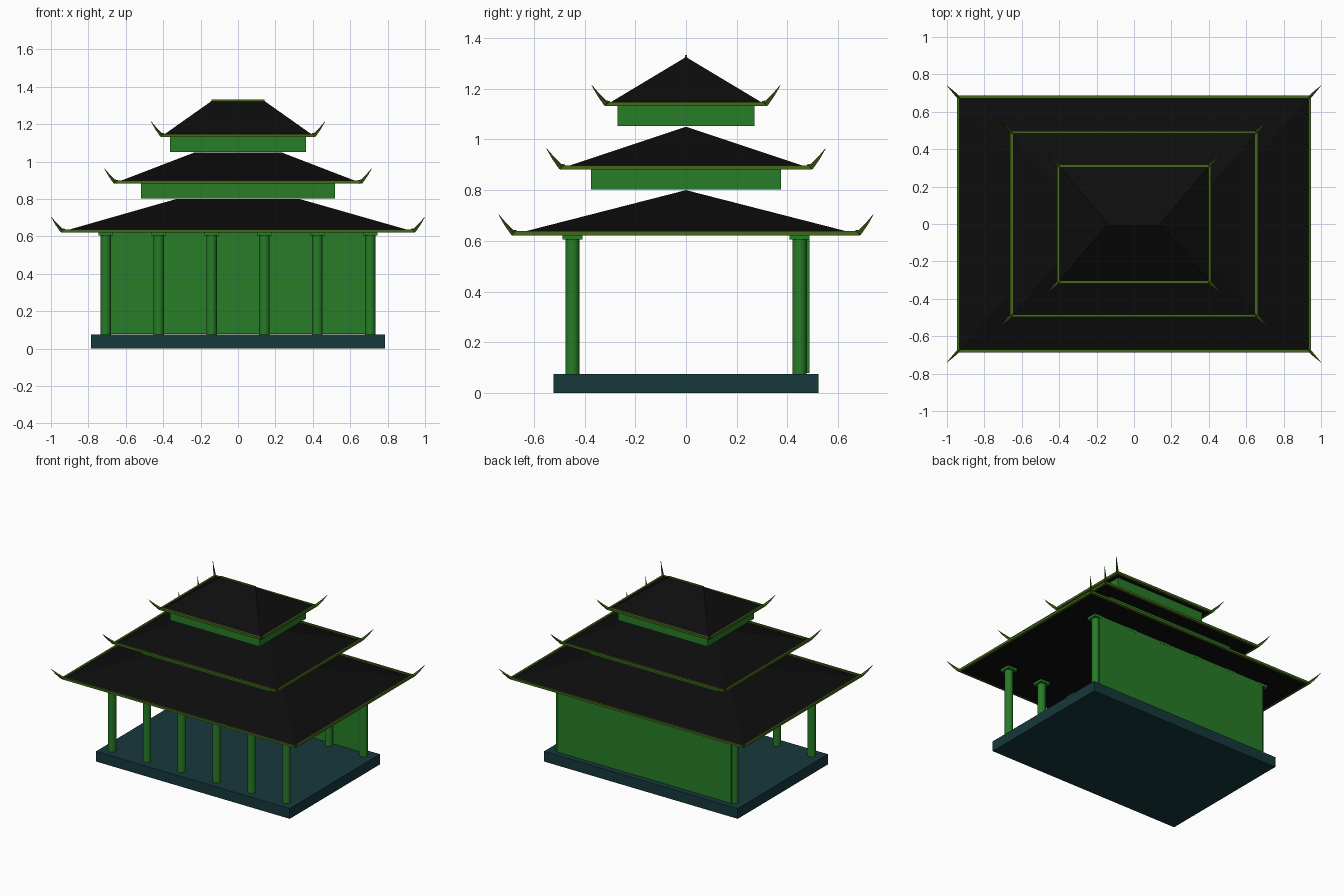
import bpy, bmesh
from mathutils import Vector

if "Cube" in bpy.data.objects:
    bpy.data.objects.remove(bpy.data.objects["Cube"])


def material(name, rgb):
    m = bpy.data.materials.new(name)
    m.diffuse_color = (*rgb, 1)
    m.use_nodes = True
    m.node_tree.nodes["Principled BSDF"].inputs["Base Color"].default_value = m.diffuse_color
    return m


GREEN = material("green_paint", (0.02, 0.2, 0.02))
OLIVE = material("olive_trim", (0.06, 0.14, 0.01))
BLACK = material("black_tile", (0.004, 0.004, 0.004))
STONE = material("dark_stone", (0.008, 0.04, 0.045))


def finish(bm, name, mat):
    bmesh.ops.recalc_face_normals(bm, faces=bm.faces)
    me = bpy.data.meshes.new(name)
    bm.to_mesh(me)
    bm.free()
    ob = bpy.data.objects.new(name, me)
    bpy.context.collection.objects.link(ob)
    me.materials.append(mat)
    return ob


def add_box(bm, x0, x1, y0, y1, z0, z1):
    vs = bmesh.ops.create_cube(bm, size=1)["verts"]
    bmesh.ops.scale(bm, vec=(x1 - x0, y1 - y0, z1 - z0), verts=vs)
    bmesh.ops.translate(bm, vec=((x0 + x1) / 2, (y0 + y1) / 2, (z0 + z1) / 2), verts=vs)


def box(name, mat, *dims):
    bm = bmesh.new()
    add_box(bm, *dims)
    return finish(bm, name, mat)


def hip_roof(name, ex, ey, z, ridge, top):
    # flat-bottomed hip roof with its ridge along x
    bm = bmesh.new()
    a, b, c, d = [bm.verts.new((x, y, z)) for x, y in
                  ((-ex, -ey), (ex, -ey), (ex, ey), (-ex, ey))]
    l, r = bm.verts.new((-ridge, 0, top)), bm.verts.new((ridge, 0, top))
    for f in ((a, b, r, l), (b, c, r), (c, d, l, r), (d, a, l), (d, c, b, a)):
        bm.faces.new(f)
    finish(bm, name, BLACK)


def eave_trim(name, ex, ey, z0, z1, w=0.014):
    # four bars round the eave
    bm = bmesh.new()
    for s in (-1, 1):
        add_box(bm, -ex, ex, *sorted((s * ey, s * (ey - w))), z0, z1)
        add_box(bm, *sorted((s * ex, s * (ex - w))), -ey + w, ey - w, z0, z1)
    finish(bm, name, OLIVE)


def corner_horns(name, ex, ey, z0):
    # tapering spikes that sweep up and outwards at the corners
    path = ((-0.016, 0.009, 0.010), (0.0, 0.012, 0.010),
            (0.028, 0.046, 0.006), (0.053, 0.082, 0.001))
    bm = bmesh.new()
    for sx in (-1, 1):
        for sy in (-1, 1):
            out = Vector((sx, sy, 0)).normalized()
            side = Vector((-out.y, out.x, 0))
            up = Vector((0, 0, 1)) - 0.5 * out
            rings = []
            for d, h, r in path:
                c = Vector((sx * (ex + d), sy * (ey + d), z0 + h))
                rings.append([bm.verts.new(c + r * o) for o in
                              (side * 0.8, up, -side * 0.8, -up)])
            for p, q in zip(rings, rings[1:]):
                for i in range(4):
                    j = (i + 1) % 4
                    bm.faces.new((p[i], p[j], q[j], q[i]))
            bm.faces.new(rings[0])
            bm.faces.new(rings[-1])
    finish(bm, name, OLIVE)


# Base slab and back wall
box("base_slab", STONE, -0.785, 0.785, -0.522, 0.522, 0, 0.075)
box("back_wall", GREEN, -0.705, 0.705, 0.472, 0.486, 0.078, 0.622)

# Front and back rows of columns with square capitals
for row, y in (("front", -0.448), ("back", 0.448)):
    for i in range(6):
        x = -0.707 + i * 0.2828
        bpy.ops.mesh.primitive_cylinder_add(vertices=24, radius=0.028, depth=0.535,
                                            location=(x, y, 0.3425))
        col = bpy.context.object
        col.name = f"{row}_column_{i + 1}"
        col.data.materials.append(GREEN)
        bpy.ops.object.shade_smooth_by_angle()
        box(f"{row}_capital_{i + 1}", GREEN, x - 0.039, x + 0.039,
            y - 0.039, y + 0.039, 0.606, 0.624)

# Three roof tiers: eave half sizes, eave height, ridge half length, ridge height
tiers = (("lower", 0.946, 0.686, 0.622, 0.33, 0.80),
         ("middle", 0.662, 0.497, 0.882, 0.23, 1.05),
         ("upper", 0.412, 0.319, 1.132, 0.14, 1.325))
for name, ex, ey, z, ridge, top in tiers:
    hip_roof(f"{name}_roof", ex - 0.003, ey - 0.003, z + 0.003, ridge, top)
    eave_trim(f"{name}_eave_trim", ex, ey, z, z + 0.016)
    corner_horns(f"{name}_corner_horns", ex, ey, z)

# Storey bodies below the two upper roofs, and the top ridge bar
box("middle_storey", GREEN, -0.518, 0.518, -0.374, 0.374, 0.802, 0.886)
box("upper_storey", GREEN, -0.364, 0.364, -0.27, 0.27, 1.052, 1.136)
box("ridge_bar", OLIVE, -0.143, 0.143, -0.004, 0.004, 1.32, 1.332)
